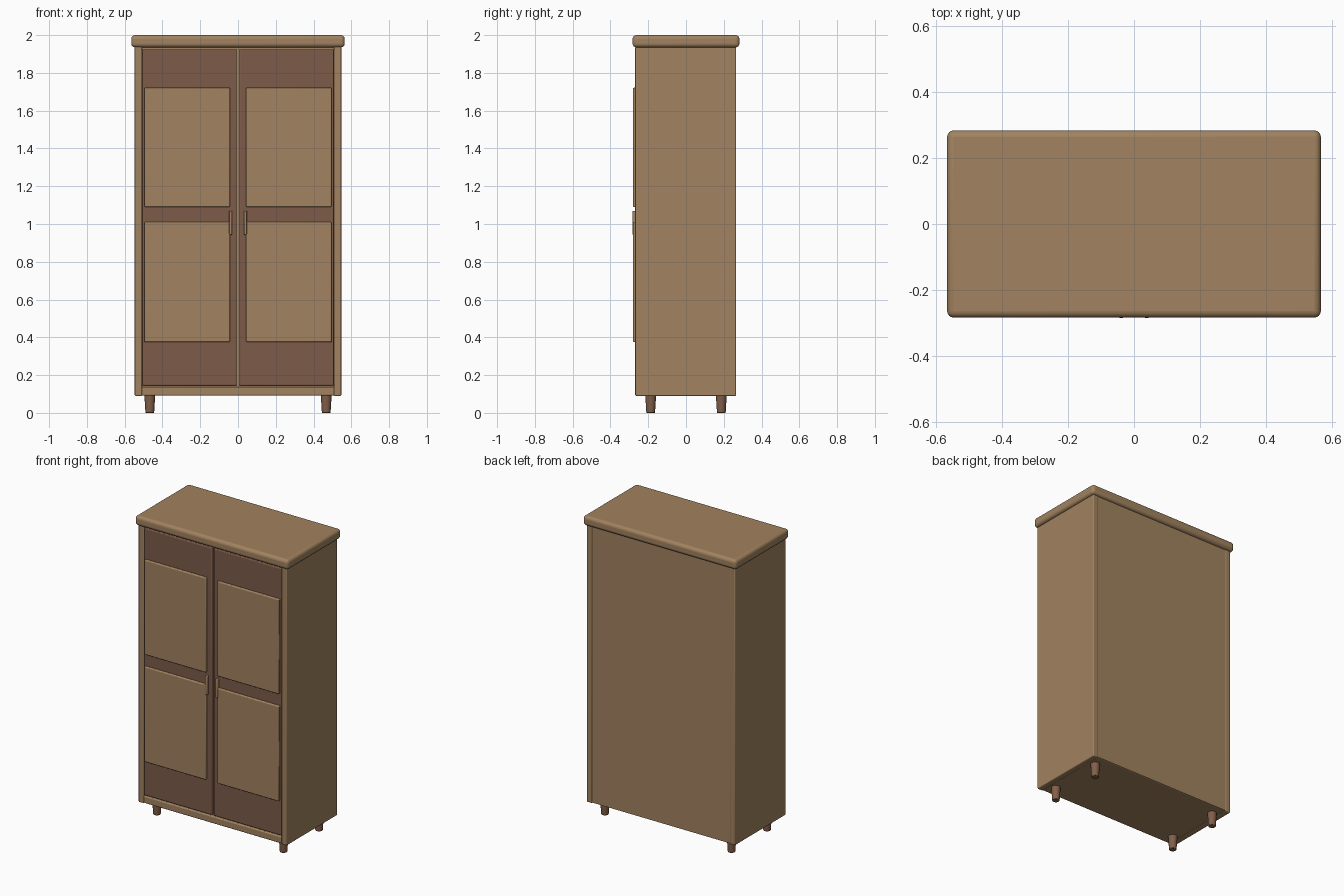
import bpy, math

if "Cube" in bpy.data.objects:
    bpy.data.objects.remove(bpy.data.objects["Cube"])


def material(name, rgb):
    m = bpy.data.materials.new(name)
    m.diffuse_color = (*rgb, 1.0)
    m.use_nodes = True
    m.node_tree.nodes["Principled BSDF"].inputs["Base Color"].default_value = m.diffuse_color
    return m


OAK = material("light oak", (0.36, 0.225, 0.115))
WALNUT = material("dark walnut", (0.205, 0.105, 0.067))
LEG = material("leg brown", (0.22, 0.115, 0.067))


def finish(ob, name, mat, bevel=0.0, segments=3):
    ob.name = name
    ob.data.materials.append(mat)
    if bevel:
        b = ob.modifiers.new("rounded edges", 'BEVEL')
        b.width, b.segments = bevel, segments
        b.limit_method = 'ANGLE'
    bpy.ops.object.shade_smooth_by_angle(angle=math.radians(40))
    return ob


def box(name, x, y, z, mat, bevel=0.0, segments=3):
    """Box from (min, max) ranges on each axis."""
    bpy.ops.mesh.primitive_cube_add(size=1)
    ob = bpy.context.object
    ob.location = [(a + b) / 2 for a, b in (x, y, z)]
    ob.scale = [b - a for a, b in (x, y, z)]
    bpy.ops.object.transform_apply(location=False, rotation=False, scale=True)
    return finish(ob, name, mat, bevel, segments)


def mirrored(s, a, b):
    return (a, b) if s > 0 else (-b, -a)


# Carcass: top board, floor, rails and back
box("top_board", (-0.565, 0.565), (-0.283, 0.283), (1.935, 2.0), OAK, 0.02, 4)
box("floor_board", (-0.512, 0.512), (-0.266, 0.262), (0.092, 0.138), OAK, 0.006)
box("upper_board", (-0.512, 0.512), (-0.25, 0.262), (1.90, 1.94), OAK)
box("back_panel", (-0.512, 0.512), (0.24, 0.263), (0.094, 1.94), OAK)
# Dark-free backing seen through the gaps between the doors
box("inner_backing", (-0.512, 0.512), (-0.245, -0.235), (0.13, 1.93), OAK)

for s, side in ((-1, "left"), (1, "right")):
    # Side walls
    box(f"{side}_side", mirrored(s, 0.508, 0.547), (-0.269, 0.266),
        (0.09, 1.94), OAK, 0.006)
    # Door with two raised panels and a pull
    box(f"{side}_door", mirrored(s, 0.007, 0.507), (-0.265, -0.24),
        (0.145, 1.925), WALNUT, 0.005)
    for level, z in (("lower", (0.375, 1.01)), ("upper", (1.09, 1.722))):
        box(f"{side}_{level}_panel", mirrored(s, 0.042, 0.496),
            (-0.28, -0.255), z, OAK, 0.006)
    box(f"{side}_handle", mirrored(s, 0.031, 0.047), (-0.284, -0.26),
        (0.943, 1.07), OAK, 0.005)
    # Tapered feet
    for y, end in ((-0.187, "front"), (0.187, "back")):
        bpy.ops.mesh.primitive_cone_add(vertices=24, radius1=0.023, radius2=0.029,
                                        depth=0.1, location=(s * 0.467, y, 0.05))
        finish(bpy.context.object, f"{side}_{end}_foot", LEG, 0.003, 2)
